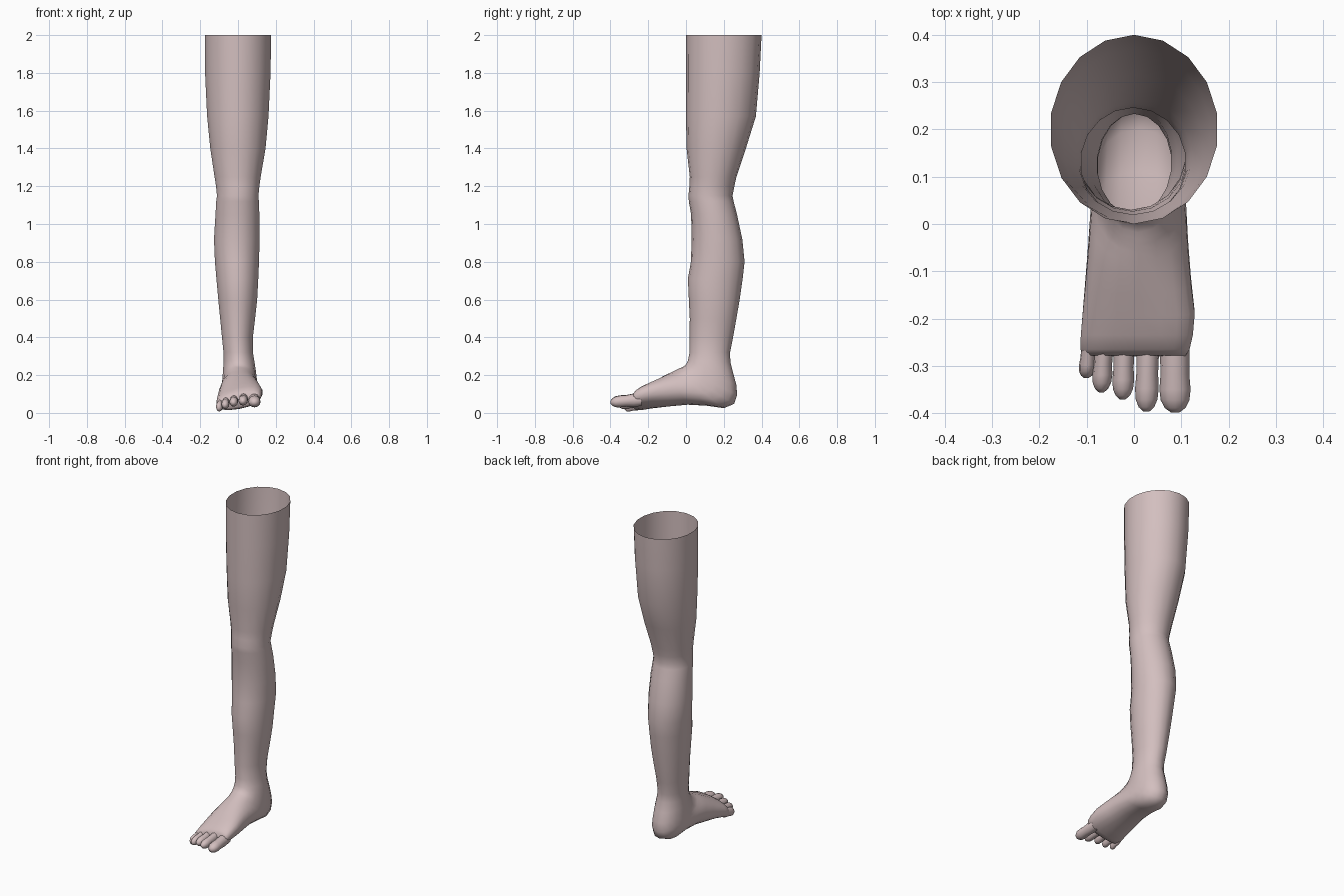
import bpy, bmesh, math

skin = bpy.data.materials.new("pale_skin")
skin.diffuse_color = (0.65, 0.52, 0.52, 1)


def spow(v, p):
    return math.copysign(abs(v) ** p, v)


def loft(name, rings, segs, cap_end=True):
    """Skin rings given as (front y, front z, back y, back z, x left, x right, squareness, tilt)."""
    bm = bmesh.new()
    loops = []
    for fy, fz, by, bz, xl, xr, n, tilt in rings:
        loop = []
        for i in range(segs):
            a = 2 * math.pi * i / segs
            c, s = spow(math.cos(a), 2 / n), spow(math.sin(a), 2 / n)
            x = (xl + xr) / 2 + s * (xr - xl) / 2
            y = (fy + by) / 2 + c * (fy - by) / 2
            z = (fz + bz) / 2 + c * (fz - bz) / 2 + tilt * x
            loop.append(bm.verts.new((x, y, z)))
        loops.append(loop)
    for a, b in zip(loops, loops[1:]):
        for i in range(segs):
            j = (i + 1) % segs
            bm.faces.new((a[i], a[j], b[j], b[i]))
    if cap_end:
        bm.faces.new(loops[-1])
    # the shell is seen from its hollow side, so its normals point inward
    bmesh.ops.recalc_face_normals(bm, faces=bm.faces)
    bmesh.ops.reverse_faces(bm, faces=bm.faces)
    me = bpy.data.meshes.new(name)
    bm.to_mesh(me)
    bm.free()
    me.materials.append(skin)
    ob = bpy.data.objects.new(name, me)
    bpy.context.collection.objects.link(ob)
    bpy.context.view_layer.objects.active = ob
    ob.select_set(True)
    bpy.ops.object.shade_smooth_by_angle(angle=math.radians(60))
    ob.select_set(False)
    return ob


# thigh, knee, calf: (z, front y, back y, x left, x right)
leg = [
    (2.00, 0.000, 0.400, -0.178, 0.178), (1.80, 0.000, 0.390, -0.177, 0.175),
    (1.57, 0.000, 0.370, -0.166, 0.164), (1.40, 0.003, 0.317, -0.149, 0.148),
    (1.25, 0.020, 0.267, -0.126, 0.122), (1.20, 0.018, 0.256, -0.118, 0.115),
    (1.15, 0.013, 0.246, -0.113, 0.110), (1.12, 0.015, 0.252, -0.117, 0.112),
    (1.05, 0.027, 0.270, -0.121, 0.115), (0.92, 0.030, 0.298, -0.129, 0.116),
    (0.80, 0.026, 0.310, -0.124, 0.113), (0.71, 0.010, 0.300, -0.116, 0.109),
    (0.60, 0.015, 0.284, -0.106, 0.103), (0.50, 0.020, 0.267, -0.096, 0.092),
    (0.40, 0.019, 0.249, -0.086, 0.080), (0.32, 0.019, 0.233, -0.078, 0.080),
]
# heel and foot: the rings fan round the heel and run forward
foot = [
    (0.010, 0.275, 0.235, 0.270, -0.077, 0.088, 2.0, 0),
    (-0.003, 0.252, 0.250, 0.210, -0.080, 0.094, 2.1, 0),
    (-0.018, 0.243, 0.266, 0.150, -0.082, 0.098, 2.1, 0),
    (-0.032, 0.237, 0.271, 0.095, -0.084, 0.101, 2.2, 0),
    (-0.045, 0.231, 0.255, 0.048, -0.086, 0.104, 2.2, 0),
    (-0.060, 0.224, 0.200, 0.025, -0.089, 0.108, 2.2, 0),
    (-0.080, 0.214, 0.110, 0.038, -0.093, 0.112, 2.2, 0),
    (-0.110, 0.199, 0.010, 0.043, -0.098, 0.116, 2.2, 0.05),
    (-0.150, 0.178, -0.090, 0.034, -0.104, 0.122, 2.3, 0.10),
    (-0.195, 0.154, -0.180, 0.026, -0.110, 0.130, 2.3, 0.15),
    (-0.235, 0.133, -0.235, 0.020, -0.114, 0.126, 2.4, 0.18),
    (-0.265, 0.114, -0.265, 0.022, -0.115, 0.119, 2.4, 0.18),
    (-0.278, 0.095, -0.280, 0.034, -0.106, 0.110, 2.4, 0.18),
]
rings = [(f, z, b, z, xl, xr, 2, 0) for z, f, b, xl, xr in leg] + foot
loft("leg_and_foot", rings, 18)

# toes: (name, base x, tip x, tip y, base z, tip z, half width, half height)
toes = [
    ("big_toe", 0.086, 0.087, -0.399, 0.070, 0.056, 0.033, 0.032),
    ("second_toe", 0.030, 0.026, -0.397, 0.075, 0.062, 0.025, 0.028),
    ("third_toe", -0.020, -0.024, -0.371, 0.068, 0.055, 0.023, 0.027),
    ("fourth_toe", -0.062, -0.069, -0.356, 0.060, 0.042, 0.021, 0.027),
    ("little_toe", -0.092, -0.101, -0.326, 0.050, 0.029, 0.018, 0.029),
]
# toe outline: (distance along toe, width factor, height factor)
outline = [(0, 0.9, 1.0), (0.25, 0.95, 1.1), (0.5, 0.92, 0.95), (0.7, 1.0, 0.97),
           (0.84, 0.92, 0.88), (0.94, 0.66, 0.62), (1, 0.25, 0.25)]
for name, x0, x1, tip, z0, z1, w, h in toes:
    trings = []
    for t, fw, fh in outline:
        x, y = x0 + (x1 - x0) * t, -0.235 + (tip + 0.235) * t
        z = z0 + (z1 - z0) * t
        trings.append((y, z + h * fh, y, z - h * fh, x - w * fw, x + w * fw, 2, 0))
    loft(name, trings, 12)
